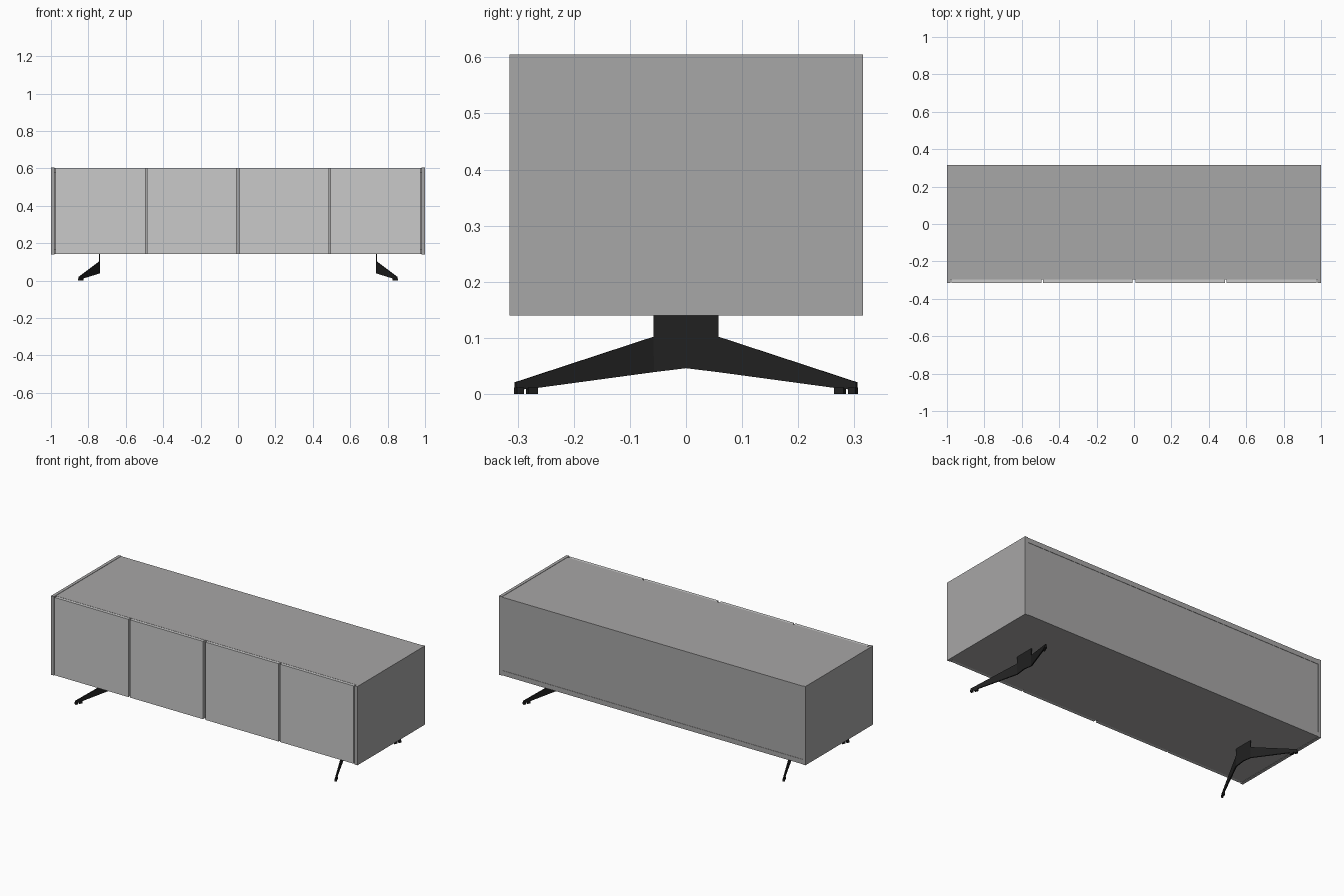
import bpy
import bmesh

cube = bpy.data.objects.get("Cube")
if cube:
    bpy.data.objects.remove(cube, do_unlink=True)


def material(name, rgb):
    mat = bpy.data.materials.new(name)
    mat.use_nodes = True
    mat.diffuse_color = (*rgb, 1)
    mat.node_tree.nodes["Principled BSDF"].inputs["Base Color"].default_value = (*rgb, 1)
    return mat


body_grey = material("body grey", (0.39, 0.385, 0.385))
door_grey = material("light door grey", (0.585, 0.585, 0.585))
leg_black = material("black metal", (0.015, 0.015, 0.015))


def add_object(name, bm, mat):
    mesh = bpy.data.meshes.new(name)
    bm.to_mesh(mesh)
    bm.free()
    mesh.materials.append(mat)
    obj = bpy.data.objects.new(name, mesh)
    bpy.context.collection.objects.link(obj)
    return obj


def box(name, x, y, z, mat):
    """Box from (min, max) ranges on each axis."""
    bm = bmesh.new()
    bmesh.ops.create_cube(bm, size=1)
    for v in bm.verts:
        v.co = [r[0] + (c + 0.5) * (r[1] - r[0]) for c, r in zip(v.co, (x, y, z))]
    return add_object(name, bm, mat)


DEPTH, BOTTOM, TOP = 0.315, 0.14, 0.605
INNER = 0.982        # inner face of the side panels
FRONT = -0.297       # plane behind the doors
BOARD = 0.03         # top and bottom board thickness
LIP = 0.002          # small step between boards

# Cabinet shell
for side, s in (("left", 1), ("right", -1)):
    box(side + "_side_panel", sorted((s * INNER, s)), (-DEPTH, DEPTH), (BOTTOM, TOP), body_grey)
box("top_board", (-INNER, INNER), (FRONT, DEPTH), (TOP - BOARD, TOP - LIP), body_grey)
box("bottom_board", (-INNER, INNER), (FRONT, DEPTH), (BOTTOM + LIP, BOTTOM + BOARD), body_grey)
box("back_panel", (-INNER, INNER), (DEPTH - 0.02, DEPTH - LIP),
    (BOTTOM + BOARD, TOP - BOARD), body_grey)

# Upright dividers behind the door gaps
for i, x in enumerate((-0.49, 0, 0.49)):
    box(f"divider_{i + 1}", (x - 0.01, x + 0.01), (FRONT + 0.003, DEPTH - 0.02),
        (BOTTOM + BOARD, TOP - BOARD), body_grey)

# Four doors, with a wider gap in the middle
for i, (x0, x1) in enumerate(((-0.976, -0.495), (-0.486, -0.008),
                              (0.008, 0.486), (0.495, 0.976))):
    box(f"door_{i + 1}", (x0, x1), (-DEPTH, FRONT), (BOTTOM + 0.003, TOP - 0.003), door_grey)


# Folded sheet legs, drawn as one quarter in (y, z) and mirrored
FOLD = 0.058


def leg_sheet(name, outlines, thickness):
    bm = bmesh.new()
    for outline in outlines:
        verts = [bm.verts.new((0.741 + max(0, y - FOLD) * 0.44, y, z)) for y, z in outline]
        bm.faces.new(verts)
    bmesh.ops.remove_doubles(bm, verts=bm.verts, dist=0.0001)
    obj = add_object(name, bm, leg_black)
    mirror = obj.modifiers.new("mirror", "MIRROR")
    mirror.use_axis = (True, True, False)
    mirror.merge_threshold = 0.0005
    solid = obj.modifiers.new("thickness", "SOLIDIFY")
    solid.thickness = thickness
    solid.offset = 0


plate = [(0, 0.046), (FOLD, 0.039), (FOLD, 0.102), (FOLD, 0.142), (0, 0.142)]
wing = [(FOLD, 0.039), (0.265, 0.011), (0.304, 0.007), (0.304, 0.021), (FOLD, 0.102)]
leg_sheet("legs", (plate, wing), 0.006)

# Two small pads under each leg tip
pads = [[(a, 0), (b, 0), (b, 0.012), (a, 0.012)] for a, b in ((0.266, 0.283), (0.291, 0.304))]
leg_sheet("foot_pads", pads, 0.012)
